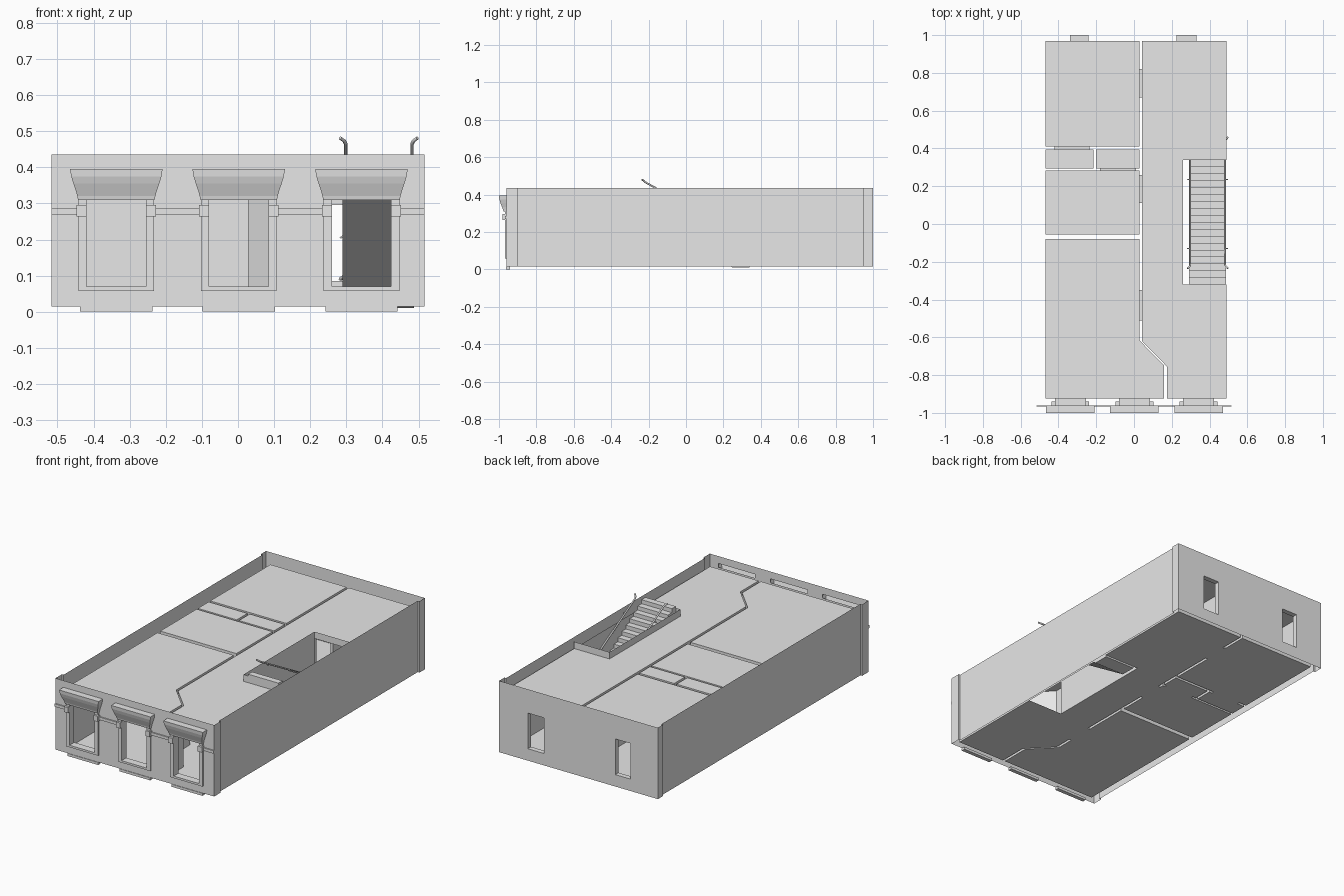
import bpy, bmesh
from mathutils import Vector

cube = bpy.data.objects.get("Cube")
if cube:
    bpy.data.objects.remove(cube, do_unlink=True)

grey = bpy.data.materials.new("plaster_grey")
grey.use_nodes = True
grey.diffuse_color = (0.8, 0.8, 0.8, 1)
grey.node_tree.nodes["Principled BSDF"].inputs["Base Color"].default_value = (0.8, 0.8, 0.8, 1)

FLOOR, CEILING = 0.02, 0.38
BASE, TOP = 0.015, 0.435
FRONT, BACK = -0.96, 1.0
WINDOW_X = (-0.337, 0.002, 0.342)


def finish(name, bm):
    bmesh.ops.remove_doubles(bm, verts=bm.verts, dist=0.0001)
    mesh = bpy.data.meshes.new(name)
    bm.to_mesh(mesh)
    bm.free()
    mesh.materials.append(grey)
    obj = bpy.data.objects.new(name, mesh)
    bpy.context.collection.objects.link(obj)
    return obj


def face(bm, points):
    return bm.faces.new([bm.verts.new(p) for p in points])


def add_box(bm, lo, hi, skip=()):
    """Six sides, leaving out the pairs of sides across the skipped axes."""
    for axis in range(3):
        if axis in skip:
            continue
        u, v = (axis + 1) % 3, (axis + 2) % 3
        for end in (lo, hi):
            corners = []
            for a, b in ((lo, lo), (hi, lo), (hi, hi), (lo, hi)):
                p = [0, 0, 0]
                p[axis], p[u], p[v] = end[axis], a[u], b[v]
                corners.append(p)
            face(bm, corners if end is hi else corners[::-1])


# Openings: (low corner, high corner, axis passed through)
openings = []
for wx in WINDOW_X:
    openings.append(((wx - 0.082, FRONT, 0.07), (wx + 0.082, -0.925, 0.31), 1))
for a, b in ((-0.34, -0.24), (0.225, 0.33)):
    openings.append(((a, 0.97, 0.085), (b, BACK, 0.295), 1))
for a, b in ((0.67, 0.82), (0.11, 0.26), (-0.51, -0.35)):
    openings.append(((0.028, a, FLOOR), (0.043, b, 0.27), 0))
openings.append(((-0.42, 0.395, FLOOR), (-0.235, 0.41, 0.27), 1))
openings.append(((-0.18, 0.283, FLOOR), (0.01, 0.295, 0.27), 1))
# Recesses behind the window hoods
recesses = [((wx - 0.12, FRONT, 0.37), (wx + 0.12, FRONT, 0.392), 1) for wx in WINDOW_X]


def add_wall(bm, p, q, z0, z1):
    """Single-sided wall from p to q, with every opening that meets it left out."""
    holes = []
    for axis in (0, 1):
        other = 1 - axis
        if abs(p[axis] - q[axis]) > 1e-5:
            continue
        low, high = sorted((p[other], q[other]))
        for lo, hi, through in openings + recesses:
            if (through == axis and lo[axis] - 0.002 <= p[axis] <= hi[axis] + 0.002
                    and lo[other] >= low and hi[other] <= high):
                s = sorted((v - p[other]) / (q[other] - p[other])
                           for v in (lo[other], hi[other]))
                holes.append((s[0], s[1], lo[2], hi[2]))
    cuts = sorted({0, 1}.union(*[h[:2] for h in holes]))
    levels = sorted({z0, z1}.union(*[h[2:] for h in holes]))
    p, q = Vector(p), Vector(q)
    for s0, s1 in zip(cuts, cuts[1:]):
        for a, b in zip(levels, levels[1:]):
            s, z = (s0 + s1) / 2, (a + b) / 2
            if any(h[0] < s < h[1] and h[2] < z < h[3] for h in holes):
                continue
            c, d = p.lerp(q, s0), p.lerp(q, s1)
            face(bm, [(*c, a), (*d, a), (*d, b), (*c, b)])


def room(name, outline, open_edges=()):
    bm = bmesh.new()
    face(bm, [(x, y, FLOOR) for x, y in reversed(outline)])
    face(bm, [(x, y, CEILING) for x, y in outline])
    for i, p in enumerate(outline):
        if i not in open_edges:
            add_wall(bm, p, outline[(i + 1) % len(outline)], FLOOR, CEILING)
    return finish(name, bm)


def rectangle(x0, x1, y0, y1):
    return [(x0, y0), (x1, y0), (x1, y1), (x0, y1)]


# Rooms
LEFT, RIGHT, HALL = -0.468, 0.49, 0.028
room("back_room", rectangle(LEFT, HALL, 0.41, 0.97))
room("small_room_outer", rectangle(LEFT, -0.215, 0.295, 0.395))
room("small_room_inner", rectangle(-0.2, HALL, 0.295, 0.395))
room("middle_room", rectangle(LEFT, HALL, -0.055, 0.283))
room("front_room", [(LEFT, -0.925), (0.16, -0.925), (0.16, -0.75),
                    (HALL, -0.615), (HALL, -0.08), (LEFT, -0.08)])
WELL_X, WELL_FRONT, WELL_BACK = 0.26, -0.32, 0.34
well = [(RIGHT, WELL_FRONT), (WELL_X, WELL_FRONT), (WELL_X, WELL_BACK), (RIGHT, WELL_BACK)]
room("hallway", [(0.175, -0.925), (RIGHT, -0.925)] + well +
     [(RIGHT, 0.97), (0.043, 0.97), (0.043, -0.62), (0.175, -0.755)], open_edges=(2, 4))

# Stairwell curb and the wall beside the stairs
bm = bmesh.new()
for p, q in zip(well, well[1:]):
    add_wall(bm, p, q, CEILING, 0.42)
add_wall(bm, well[0], well[3], FLOOR, CEILING)
finish("stairwell_walls", bm)

# Door and window reveals
bm = bmesh.new()
for lo, hi, through in openings:
    add_box(bm, lo, hi, skip=(through,))
finish("opening_reveals", bm)

# Outer walls, with corner returns standing proud of the sides
bm = bmesh.new()
EDGE, SIDE = 0.517, 0.506
add_wall(bm, (-EDGE, FRONT), (EDGE, FRONT), BASE, TOP)
add_wall(bm, (EDGE, BACK), (-EDGE, BACK), BASE, TOP)
for s in (-1, 1):
    path = [(s * EDGE, FRONT), (s * EDGE, -0.9), (s * SIDE, -0.9),
            (s * SIDE, 0.95), (s * EDGE, 0.95), (s * EDGE, BACK)]
    for p, q in zip(path, path[1:]):
        add_wall(bm, p, q, BASE, TOP)
finish("outer_walls", bm)

# Front window trim
HOOD = [(0.395, 0.128, 0.04), (0.375, 0.125, 0.038), (0.355, 0.119, 0.032),
        (0.335, 0.112, 0.024), (0.32, 0.108, 0.018), (0.31, 0.106, 0.016)]
for side, wx in zip(("right", "middle", "left"), WINDOW_X):
    bm = bmesh.new()
    rings = [[(wx - w, FRONT, z), (wx - w, FRONT - d, z),
              (wx + w, FRONT - d, z), (wx + w, FRONT, z)] for z, w, d in HOOD]
    for upper, lower in zip(rings, rings[1:]):
        for i in range(3):
            face(bm, [upper[i], lower[i], lower[i + 1], upper[i + 1]])
    face(bm, rings[0])
    face(bm, rings[-1][::-1])
    finish(side + "_window_hood", bm)

    bm = bmesh.new()
    for s in (-1, 1):
        x0, x1 = sorted((wx + s * 0.082, wx + s * 0.105))
        add_box(bm, (x0, FRONT - 0.009, 0.07), (x1, FRONT, 0.31))
        x0, x1 = sorted((wx + s * 0.082, wx + s * 0.11))
        add_box(bm, (x0, FRONT - 0.022, 0.264), (x1, FRONT, 0.296))
    add_box(bm, (wx - 0.105, FRONT - 0.009, 0.058), (wx + 0.105, FRONT, 0.07))
    finish(side + "_window_frame", bm)

    bm = bmesh.new()
    add_box(bm, (wx - 0.1, FRONT - 0.003, 0), (wx + 0.1, FRONT + 0.02, BASE))
    finish(side + "_plinth", bm)

# String course between the windows
bm = bmesh.new()
stops = [-EDGE] + [wx + s * 0.105 for wx in WINDOW_X for s in (-1, 1)] + [EDGE]
for x0, x1 in zip(stops[::2], stops[1::2]):
    add_box(bm, (x0, FRONT - 0.007, 0.27), (x1, FRONT, 0.287))
finish("string_course", bm)

# Stairs climbing towards the front
STEPS = 18
run, rise = (WELL_BACK - WELL_FRONT) / STEPS, 0.42 / STEPS
profile = [(WELL_BACK, 0.01)]
for i in range(STEPS):
    z = 0.01 + rise * (i + 1)
    profile += [(WELL_BACK - run * i, z), (WELL_BACK - run * (i + 1), z)]
profile += [(WELL_FRONT, 0.375), (0.25, 0.01)]
bm = bmesh.new()
tread = face(bm, [(0.29, y, z) for y, z in profile])
grown = bmesh.ops.extrude_face_region(bm, geom=[tread])
bmesh.ops.translate(bm, vec=(0.198, 0, 0),
                    verts=[g for g in grown["geom"] if isinstance(g, bmesh.types.BMVert)])
bmesh.ops.recalc_face_normals(bm, faces=bm.faces)
finish("stairs", bm)


# Handrails with ends turned outwards, held by short brackets
def tube(name, points, radius):
    curve = bpy.data.curves.new(name, "CURVE")
    curve.dimensions = "3D"
    curve.bevel_depth = radius
    curve.bevel_resolution = 1
    curve.use_fill_caps = True
    line = curve.splines.new("POLY")
    line.points.add(len(points) - 1)
    for point, co in zip(line.points, points):
        point.co = (*co, 1)
    curve.materials.append(grey)
    bpy.context.collection.objects.link(bpy.data.objects.new(name, curve))


for side, x, s in (("right", 0.298, -1), ("left", 0.482, 1)):
    out = x + s * 0.015
    tube(side + "_handrail", [(out, 0.46, 0.09), (x, 0.44, 0.1), (x, -0.215, 0.465),
                              (x + s * 0.004, -0.225, 0.473), (out, -0.235, 0.481)], 0.005)
    for i, y in enumerate((0.235, -0.13)):
        z = 0.465 - (y + 0.215) * 0.557
        tube(f"{side}_rail_bracket_{i + 1}", [(x, y, z), (out, y, z - 0.01)], 0.003)
